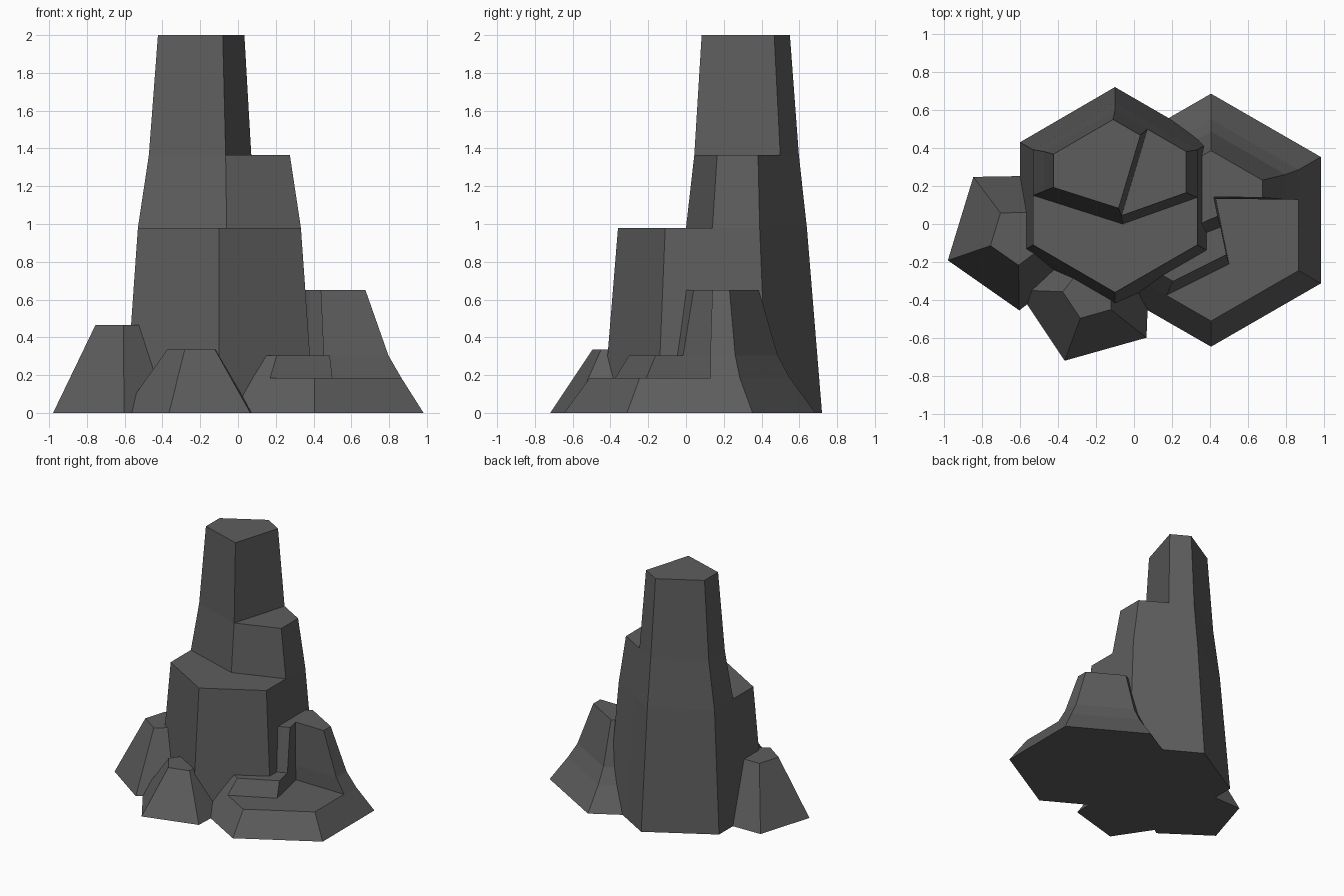
import bpy, bmesh, math

if "Cube" in bpy.data.objects:
    bpy.data.objects.remove(bpy.data.objects["Cube"])

stone = bpy.data.materials.new("dark grey stone")
stone.diffuse_color = (0.11, 0.11, 0.11, 1)
stone.use_nodes = True
stone.node_tree.nodes["Principled BSDF"].inputs["Base Color"].default_value = stone.diffuse_color


class Rock:
    """A rock grown upward ring by ring, with ledges cut into it on the way."""

    def __init__(self, outline, centre, z, ground_scale):
        self.bm = bmesh.new()
        self.centre = centre
        cx, cy = centre
        self.ring = [self.bm.verts.new((cx + (x - cx) * ground_scale,
                                        cy + (y - cy) * ground_scale, 0))
                     for x, y in outline]
        self.bm.faces.new(self.ring[::-1])
        self.rise(z, centre, 1 / ground_scale)

    def rise(self, z, centre, scale):
        # Scaled copy of the current ring, joined to it by side walls
        (ox, oy), (cx, cy) = self.centre, centre
        old = self.ring
        new = [self.bm.verts.new((cx + (v.co.x - ox) * scale,
                                  cy + (v.co.y - oy) * scale, z)) for v in old]
        n = len(old)
        for i in range(n):
            j = (i + 1) % n
            self.bm.faces.new((old[i], old[j], new[j], new[i]))
        self.ring, self.centre = new, centre

    def ledge(self, i, j, inner):
        # Flat shelf between ring points i..j and a new inner line
        z = self.ring[0].co.z
        line = [self.bm.verts.new((x, y, z)) for x, y in inner]
        self.bm.faces.new(self.ring[i:j + 1] + line[::-1])
        self.ring = self.ring[:i + 1] + line + self.ring[j:]

    def finish(self, name):
        self.bm.faces.new(self.ring)
        bmesh.ops.recalc_face_normals(self.bm, faces=self.bm.faces)
        mesh = bpy.data.meshes.new(name)
        self.bm.to_mesh(mesh)
        self.bm.free()
        mesh.materials.append(stone)
        bpy.context.collection.objects.link(bpy.data.objects.new(name, mesh))


def pentagon(centre, radius, start):
    return [(centre[0] + radius * math.cos(math.radians(start + 72 * k)),
             centre[1] + radius * math.sin(math.radians(start + 72 * k)))
            for k in range(5)]


# Tall hexagonal pillar with two stepped ledges
pillar = Rock([(-.53, .15), (-.53, -.11), (-.1, -.36), (.333, -.11), (.333, .14),
               (.333, .39), (.097, .526), (-.1, .64), (-.53, .39)],
              (-.1, .14), .98, 1.16)
pillar.ledge(0, 4, [(-.06, 0)])
pillar.rise(1.365, (-.1, .165), .865)
pillar.ledge(1, 4, [])
pillar.rise(2, (-.11, .185), .844)
pillar.finish("tall_pillar")

# Wide hexagonal rock on the right, cut into two low shelves and a high stub
side = Rock([(.011, -.283), (.17, -.375), (.405, -.51), (.865, -.245), (.865, .13),
             (.865, .285), (.405, .55), (-.055, .285), (-.055, -.245)],
            (.405, .02), .185, 1.255)
side.ledge(1, 4, [(.50, -.21), (.465, -.039), (.43, .135)])
side.rise(.305, (.405, .035), .85)
side.ledge(0, 3, [(.37, -.05)])
side.rise(.65, (.405, .075), .69)
side.finish("wide_side_rock")

# Two small five-sided rocks on the left and in front
left = Rock(pentagon((-.61, -.064), .153, 55), (-.61, -.064), .465, 2.55)
left.finish("left_small_rock")
front = Rock(pentagon((-.233, -.362), .142, 33.7), (-.233, -.362), .335, 2.68)
front.finish("front_small_rock")
